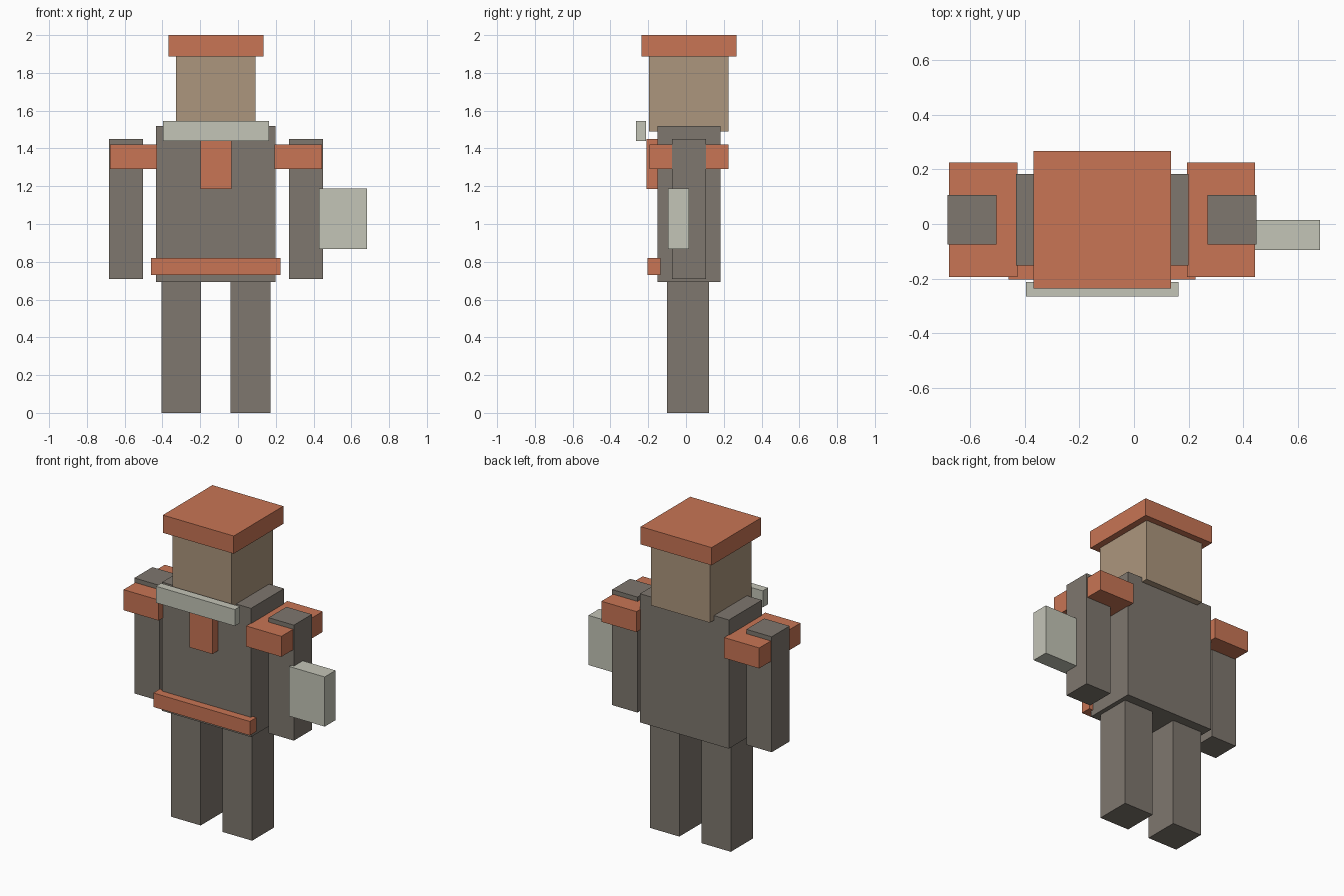
import bpy
from mathutils import Vector

cube = bpy.data.objects.get("Cube")
if cube:
    bpy.data.objects.remove(cube, do_unlink=True)


def material(name, rgb):
    mat = bpy.data.materials.new(name)
    mat.use_nodes = True
    color = (*rgb, 1.0)
    mat.diffuse_color = color
    mat.node_tree.nodes["Principled BSDF"].inputs["Base Color"].default_value = color
    return mat


orange = material("burnt_orange", (0.58, 0.178, 0.09))
grey = material("warm_grey", (0.209, 0.184, 0.156))
tan = material("tan", (0.415, 0.305, 0.205))
pale = material("pale_stone", (0.55, 0.555, 0.474))

MID = -0.117  # centre line of the body


def box(name, mat, x, y, z):
    """Add a box spanning the given (low, high) ranges."""
    low, high = Vector((x[0], y[0], z[0])), Vector((x[1], y[1], z[1]))
    bpy.ops.mesh.primitive_cube_add(size=1, location=(low + high) / 2)
    obj = bpy.context.object
    obj.name = name
    obj.scale = high - low
    bpy.ops.object.transform_apply(location=False, rotation=False, scale=True)
    obj.data.materials.append(mat)
    return obj


def centred(name, mat, half, y, z):
    return box(name, mat, (MID - half, MID + half), y, z)


def pair(name, mat, inner, outer, y, z):
    """Add left and right boxes at distances from the body's centre line."""
    box("left_" + name, mat, (MID + inner, MID + outer), y, z)
    box("right_" + name, mat, (MID - outer, MID - inner), y, z)


# Body
centred("torso", grey, 0.316, (-0.152, 0.183), (0.693, 1.52))
pair("leg", grey, 0.078, 0.288, (-0.10, 0.123), (0, 0.694))
pair("arm", grey, 0.387, 0.567, (-0.075, 0.107), (0.708, 1.45))

# Head and cap
centred("head", tan, 0.21, (-0.197, 0.225), (1.49, 1.887))
centred("cap", orange, 0.252, (-0.236, 0.267), (1.886, 2.0))

# Clothing trim
pair("shoulder_pad", orange, 0.311, 0.561, (-0.194, 0.225), (1.29, 1.422))
centred("belt", orange, 0.343, (-0.203, -0.135), (0.73, 0.82))
centred("chest_flap", orange, 0.082, (-0.21, -0.148), (1.186, 1.45))
centred("collar_bar", pale, 0.28, (-0.265, -0.213), (1.44, 1.546))

# Block held beside the left arm
box("side_block", pale, (0.43, 0.683), (-0.095, 0.015), (0.868, 1.187))
